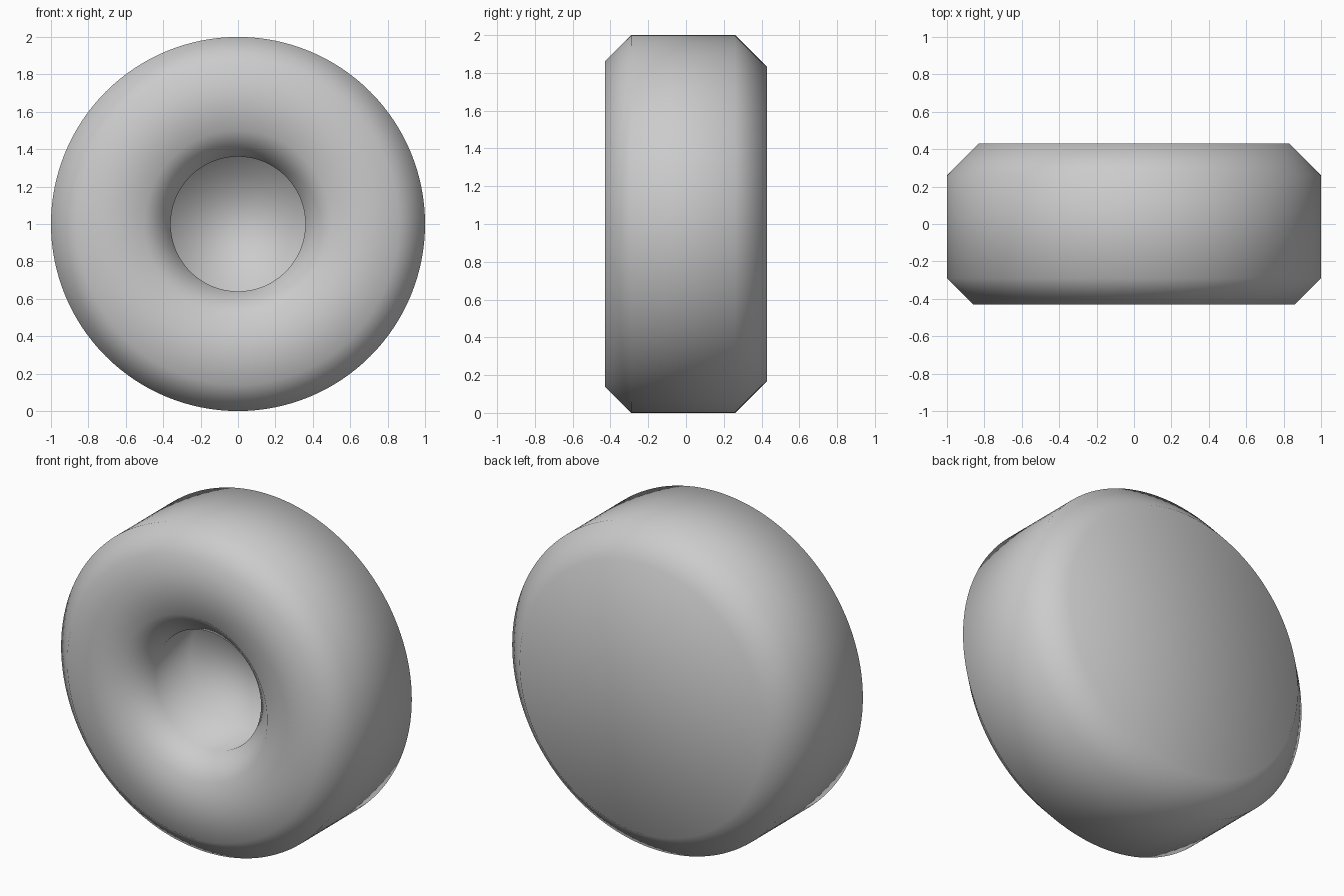
import bpy
import bmesh
from math import sin, cos, tau

cube = bpy.data.objects.get("Cube")
if cube:
    bpy.data.objects.remove(cube, do_unlink=True)

SEGMENTS = 128

# One plain grey for the whole body
grey = bpy.data.materials.new("plain_grey")
grey.use_nodes = True
colour = (0.6, 0.6, 0.6, 1)
grey.diffuse_color = colour
grey.node_tree.nodes["Principled BSDF"].inputs["Base Color"].default_value = colour

# (radius, y) from the recess floor, over the chamfered front, to the back
profile = [
    (0.36, 0.05),    # recess floor
    (0.36, -0.29),   # recess wall
    (0.50, -0.43),   # inner front chamfer
    (0.86, -0.43),   # front face
    (1.00, -0.29),   # outer front chamfer
    (1.00, 0.26),    # outer wall
    (0.83, 0.43),    # back chamfer
]


def lathe(name, points, material):
    """Spin a profile around the y axis and close both ends with flat caps."""
    bm = bmesh.new()
    rings = [[bm.verts.new((r * cos(tau * i / SEGMENTS), y, 1 + r * sin(tau * i / SEGMENTS)))
              for i in range(SEGMENTS)] for r, y in points]
    for a, b in zip(rings, rings[1:]):
        for i in range(SEGMENTS):
            j = (i + 1) % SEGMENTS
            bm.faces.new((a[i], a[j], b[j], b[i]))
    bm.faces.new(rings[0])
    bm.faces.new(rings[-1])
    bmesh.ops.recalc_face_normals(bm, faces=bm.faces)
    for face in bm.faces:
        face.smooth = True
    mesh = bpy.data.meshes.new(name)
    bm.to_mesh(mesh)
    bm.free()
    mesh.materials.append(material)
    obj = bpy.data.objects.new(name, mesh)
    bpy.context.collection.objects.link(obj)
    return obj


lathe("recessed_disc", profile, grey)
